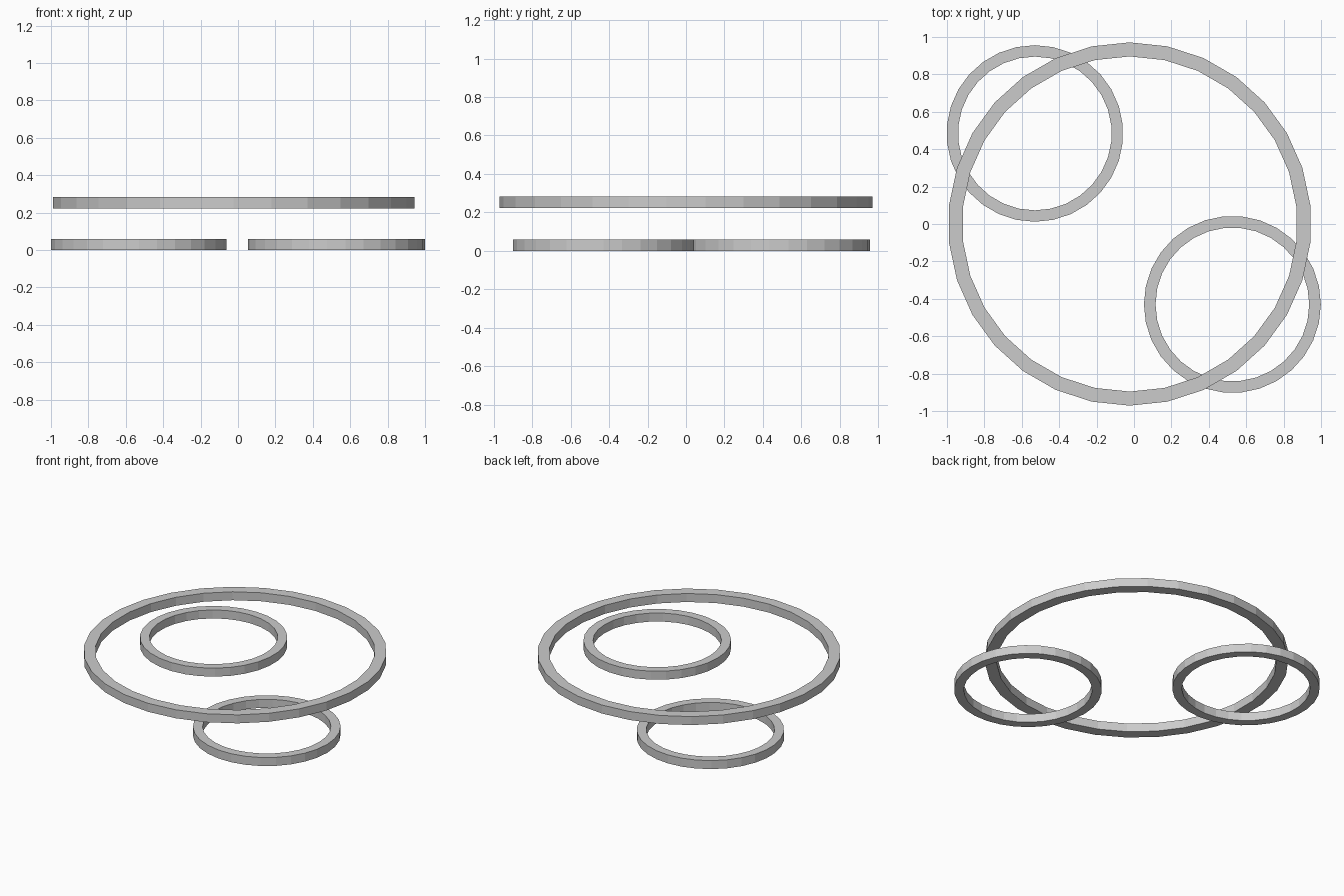
import bpy, bmesh
from math import cos, sin, pi

if "Cube" in bpy.data.objects:
    bpy.data.objects.remove(bpy.data.objects["Cube"])


def ring(name, centre, r_out, r_in, z0, z1, sides=30, start=pi / 2):
    """Flat-faced ring with a rectangular cross-section."""
    bm = bmesh.new()
    section = [(r_in, z0), (r_out, z0), (r_out, z1), (r_in, z1)]
    loops = []
    for i in range(sides):
        a = start + 2 * pi * i / sides
        loops.append([bm.verts.new((r * cos(a), r * sin(a), z)) for r, z in section])
    for i in range(sides):
        a, b = loops[i], loops[(i + 1) % sides]
        for k in range(4):
            n = (k + 1) % 4
            bm.faces.new((a[k], b[k], b[n], a[n]))
    bmesh.ops.recalc_face_normals(bm, faces=bm.faces)
    mesh = bpy.data.meshes.new(name)
    bm.to_mesh(mesh)
    bm.free()
    obj = bpy.data.objects.new(name, mesh)
    obj.location = (centre[0], centre[1], 0)
    bpy.context.collection.objects.link(obj)
    return obj


# Large upper ring
ring("large_ring", (-0.023, 0), 0.971, 0.896, 0.223, 0.283)

# Two small rings resting on the ground
ring("small_ring_back_left", (-0.53, 0.484), 0.472, 0.411, 0, 0.06)
ring("small_ring_front_right", (0.526, -0.43), 0.473, 0.411, 0, 0.06, start=0)
